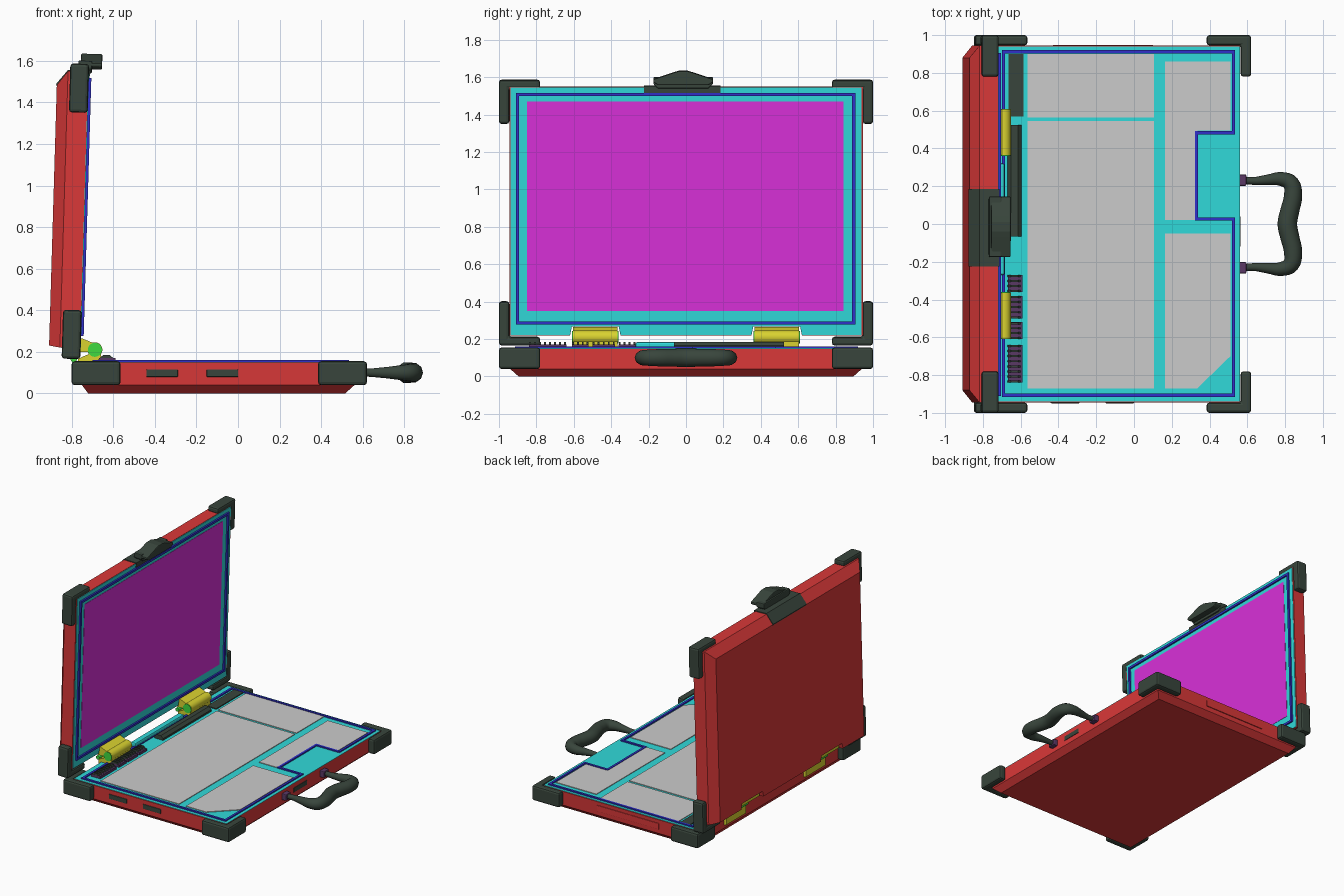
import bpy, bmesh, math
from mathutils import Matrix, Vector

if "Cube" in bpy.data.objects:
    bpy.data.objects.remove(bpy.data.objects["Cube"])


def material(name, rgb):
    m = bpy.data.materials.new(name)
    m.diffuse_color = (*rgb, 1)
    m.use_nodes = True
    m.node_tree.nodes["Principled BSDF"].inputs["Base Color"].default_value = m.diffuse_color
    return m


RED = material("red_shell", (0.7, 0.04, 0.04))
TEAL = material("teal_liner", (0.03, 0.7, 0.7))
NAVY = material("navy_gasket", (0.03, 0.03, 0.6))
PINK = material("magenta_screen", (0.7, 0.03, 0.7))
BLACK = material("black_rubber", (0.04, 0.06, 0.045))
PURPLE = material("dark_purple", (0.1, 0.04, 0.13))
YELLOW = material("yellow_hinge", (0.7, 0.65, 0.03))
GREEN = material("green_pin", (0.05, 0.7, 0.05))

# Lid frame: x = 0 is the inner face, leaning slightly forward
LID = (Matrix.Translation((-0.755, 0, 0.28)) @ Matrix.Rotation(math.radians(1.7), 4, 'Y')
       @ Matrix.Translation((0, 0, -0.28)))
PLACE = {'x': lambda a, b, t: (t, a, b),
         'y': lambda a, b, t: (a, t, b),
         'z': lambda a, b, t: (a, b, t)}


def finish(name, bm, mat, matrix=None, bevel=0):
    bmesh.ops.recalc_face_normals(bm, faces=bm.faces)
    me = bpy.data.meshes.new(name)
    bm.to_mesh(me)
    bm.free()
    ob = bpy.data.objects.new(name, me)
    bpy.context.collection.objects.link(ob)
    if matrix:
        ob.matrix_world = matrix
    if mat:
        me.materials.append(mat)
    if bevel:
        mod = ob.modifiers.new("bevel", 'BEVEL')
        mod.width, mod.segments = bevel, 2
        mod.limit_method = 'ANGLE'
    return ob


def smooth(ob):
    bpy.ops.object.select_all(action='DESELECT')
    ob.select_set(True)
    bpy.context.view_layer.objects.active = ob
    bpy.ops.object.shade_smooth_by_angle(angle=math.radians(40))


def loft(name, sections, axis, mat, matrix=None, bevel=0):
    """Join outlines (points, position along axis) into a closed solid."""
    bm = bmesh.new()
    rings = [[bm.verts.new(PLACE[axis](a, b, t)) for a, b in pts] for pts, t in sections]
    for lo, hi in zip(rings, rings[1:]):
        for i in range(len(lo)):
            j = (i + 1) % len(lo)
            bm.faces.new((lo[i], lo[j], hi[j], hi[i]))
    bm.faces.new(rings[0])
    bm.faces.new(rings[-1])
    return finish(name, bm, mat, matrix, bevel)


def prism(name, pts, axis, lo, hi, mat, matrix=None, bevel=0):
    return loft(name, [(pts, lo), (pts, hi)], axis, mat, matrix, bevel)


def rect(a0, a1, b0, b1):
    return [(a0, b0), (a1, b0), (a1, b1), (a0, b1)]


def gasket(name, pts, axis, lo, hi, matrix=None):
    bm = bmesh.new()
    f = bm.faces.new([bm.verts.new(PLACE[axis](a, b, lo)) for a, b in pts])
    bm.normal_update()
    bmesh.ops.inset_region(bm, faces=[f], thickness=0.017, use_boundary=True, use_even_offset=True)
    bmesh.ops.delete(bm, geom=[f], context='FACES_ONLY')
    res = bmesh.ops.extrude_face_region(bm, geom=bm.faces[:], use_keep_orig=True)
    verts = [v for v in res['geom'] if isinstance(v, bmesh.types.BMVert)]
    bmesh.ops.translate(bm, verts=verts, vec=Vector(PLACE[axis](0, 0, hi - lo)))
    return finish(name, bm, NAVY, matrix)


def bracket(a, b, sa, sb, la, lb, ta, tb):
    """L outline with its outer corner at (a, b), arms running inward."""
    return [(a, b), (a - sa * la, b), (a - sa * la, b - sb * tb), (a - sa * ta, b - sb * tb),
            (a - sa * ta, b - sb * lb), (a, b - sb * lb)]


def rod(name, x, y0, y1, z, r, mat):
    n = 20
    pts = [(x + r * math.cos(i * math.tau / n), z + r * math.sin(i * math.tau / n)) for i in range(n)]
    smooth(prism(name, pts, 'y', y0, y1, mat))


# Base shell, liner and gasket
loft("base_shell", [(rect(-0.72, 0.515, -0.895, 0.895), 0), (rect(-0.75, 0.56, -0.94, 0.94), 0.04),
                    (rect(-0.75, 0.56, -0.945, 0.945), 0.148)], 'z', RED)
prism("base_liner", rect(-0.745, 0.56, -0.94, 0.94), 'z', 0.14, 0.151, TEAL)
gasket("base_gasket", [(-0.7, -0.915), (0.535, -0.915), (0.535, 0.035), (0.34, 0.035), (0.34, 0.475),
                       (0.535, 0.475), (0.535, 0.92), (-0.7, 0.92)], 'z', 0.148, 0.16)

# Grey inset panels
panels = [rect(-0.565, 0.105, 0.565, 0.9), rect(-0.565, 0.105, -0.87, 0.545),
          [(0.165, 0.86), (0.51, 0.86), (0.51, 0.495), (0.335, 0.495), (0.335, 0.02), (0.165, 0.02)],
          [(0.165, -0.05), (0.51, -0.05), (0.51, -0.70), (0.335, -0.87), (0.165, -0.87)]]
for i, pts in enumerate(panels):
    prism(f"grey_panel_{i + 1}", pts, 'z', 0.148, 0.156, None)

# Components along the rear edge of the base
prism("rear_block_short", rect(-0.665, -0.585, 0.57, 0.9), 'z', 0.148, 0.158, BLACK)
bump = [(-0.67, 0.148), (-0.595, 0.148), (-0.595, 0.165), (-0.615, 0.184), (-0.65, 0.184), (-0.67, 0.165)]
prism("rear_block_long", bump, 'y', -0.065, 0.525, BLACK)
prism("rear_ridge", rect(-0.73, -0.685, -0.27, 0.32), 'z', 0.148, 0.184, TEAL, bevel=0.01)
for i, (y0, y1) in enumerate([(-0.84, -0.64), (-0.61, -0.52), (-0.50, -0.38), (-0.36, -0.27)]):
    prism(f"connector_{i + 1}", rect(-0.668, -0.59, y0, y1), 'z', 0.148, 0.17, PURPLE)
    n = round((y1 - y0) / 0.03)
    for k in range(n + 1):
        y = y0 + 0.006 + (y1 - y0 - 0.012) * k / n
        prism(f"connector_{i + 1}_fin_{k + 1}", bump, 'y', y - 0.005, y + 0.005, BLACK)

# Side ports
for i, x in enumerate((-0.365, -0.075)):
    prism(f"front_port_{i + 1}", rect(x - 0.076, x + 0.076, 0.08, 0.115), 'y', -0.949, -0.93, BLACK, bevel=0.003)
prism("back_port_cover", rect(-0.43, 0.1, 0.075, 0.12), 'y', 0.93, 0.948, RED, bevel=0.002)
prism("handle_side_port", rect(-0.12, 0.04, 0.08, 0.115), 'x', 0.55, 0.564, BLACK, bevel=0.002)

# Base corner guards
for sx, x in ((-1, -0.80), (1, 0.62)):
    for sy in (-1, 1):
        prism("base_corner_guard", bracket(x, sy, sx, sy, 0.235, 0.22, 0.055, 0.055), 'z',
              0.04, 0.155, BLACK, bevel=0.014)


# Lid shell with hinge notches in its lower edge
def lid_outline(hw, z0, z1):
    pts = [(-hw, z0)]
    for c in (-0.485, 0.485):
        pts += [(c - 0.135, z0), (c - 0.125, 0.268), (c + 0.125, 0.268), (c + 0.135, z0)]
    return pts + [(hw, z0), (hw, z1), (-hw, z1)]


loft("lid_shell", [(lid_outline(0.945, 0.218, 1.548), -0.003), (lid_outline(0.945, 0.218, 1.548), -0.1),
                   (lid_outline(0.88, 0.226, 1.48), -0.152)], 'x', RED, LID)
prism("lid_liner", lid_outline(0.938, 0.222, 1.545), 'x', -0.015, 0.001, TEAL, LID)
gasket("lid_gasket", rect(-0.91, 0.905, 0.277, 1.517), 'x', 0, 0.013, LID)
prism("screen", rect(-0.85, 0.842, 0.35, 1.47), 'x', -0.005, 0.003, PINK, LID)

# Lid corner guards
for sz, z in ((-1, 0.165), (1, 1.585)):
    for sy in (-1, 1):
        prism("lid_corner_guard", bracket(sy, z, sy, sz, 0.22, 0.235, 0.055, 0.045), 'x',
              -0.09, 0.0, BLACK, LID, bevel=0.014)

# Latch on the top edge of the lid
prism("latch_plate", [(0.005, 1.515), (0.005, 1.554), (-0.1, 1.554), (-0.156, 1.484), (-0.15, 1.47), (-0.09, 1.515)],
      'y', -0.225, 0.185, BLACK, LID)
prism("latch_base", [(-0.15, 1.54), (-0.175, 1.565), (-0.175, 1.6), (0.145, 1.6), (0.145, 1.565), (0.12, 1.54)],
      'x', -0.052, 0.015, BLACK, LID, bevel=0.006)
prism("latch_lever", [(-0.15, 1.56), (-0.175, 1.575), (-0.175, 1.59), (-0.07, 1.625), (-0.04, 1.634),
                      (0.01, 1.634), (0.04, 1.625), (0.145, 1.59), (0.145, 1.575), (0.12, 1.56)],
      'x', -0.04, 0.063, BLACK, LID, bevel=0.006)

# Hinges: barrel, pin and the two leaves
for c in (-0.485, 0.485):
    rod("hinge_barrel", -0.688, c - 0.12, c + 0.12, 0.21, 0.036, YELLOW)
    rod("hinge_pin", -0.688, c - 0.125, c + 0.125, 0.21, 0.034, GREEN)
    prism("hinge_lid_leaf", [(-0.69, 0.24), (-0.75, 0.265), (-0.885, 0.265), (-0.885, 0.235), (-0.80, 0.2), (-0.7, 0.2)],
          'y', c - 0.12, c + 0.12, YELLOW)
    prism("hinge_base_leaf", [(-0.69, 0.2), (-0.74, 0.18), (-0.77, 0.165), (-0.77, 0.07), (-0.74, 0.06), (-0.66, 0.15),
                              (-0.66, 0.19)], 'y', c - 0.12, c + 0.12, YELLOW)
    rod("hinge_lower_pin", -0.79, c - 0.1, c + 0.1, 0.165, 0.015, GREEN)

# Carry handle: a swept tube of changing thickness with its end mounts
half = [(0.57, 0.232, 0.018), (0.64, 0.228, 0.021), (0.71, 0.234, 0.028), (0.78, 0.238, 0.037),
        (0.83, 0.215, 0.044), (0.842, 0.15, 0.048), (0.825, 0.07, 0.05), (0.812, 0.0, 0.052)]
path = half + [(x, -y, r) for x, y, r in half[-2::-1]]
cu = bpy.data.curves.new("handle_path", 'CURVE')
cu.dimensions = '3D'
cu.bevel_depth, cu.bevel_resolution, cu.resolution_u, cu.use_fill_caps = 1, 3, 4, True
sp = cu.splines.new('BEZIER')
sp.bezier_points.add(len(path) - 1)
for p, (x, y, r) in zip(sp.bezier_points, path):
    p.co, p.radius = (x, y, 0.1), r
    p.handle_left_type = p.handle_right_type = 'AUTO'
tmp = bpy.data.objects.new("handle_path", cu)
bpy.context.collection.objects.link(tmp)
bpy.context.view_layer.update()
mesh = bpy.data.meshes.new_from_object(tmp.evaluated_get(bpy.context.evaluated_depsgraph_get()))
bpy.data.objects.remove(tmp)
mesh.materials.clear()
mesh.materials.append(BLACK)
handle = bpy.data.objects.new("carry_handle", mesh)
bpy.context.collection.objects.link(handle)
smooth(handle)
for y in (-0.232, 0.232):
    prism("handle_mount", rect(y - 0.03, y + 0.03, 0.075, 0.125), 'x', 0.55, 0.595, PURPLE, bevel=0.006)
